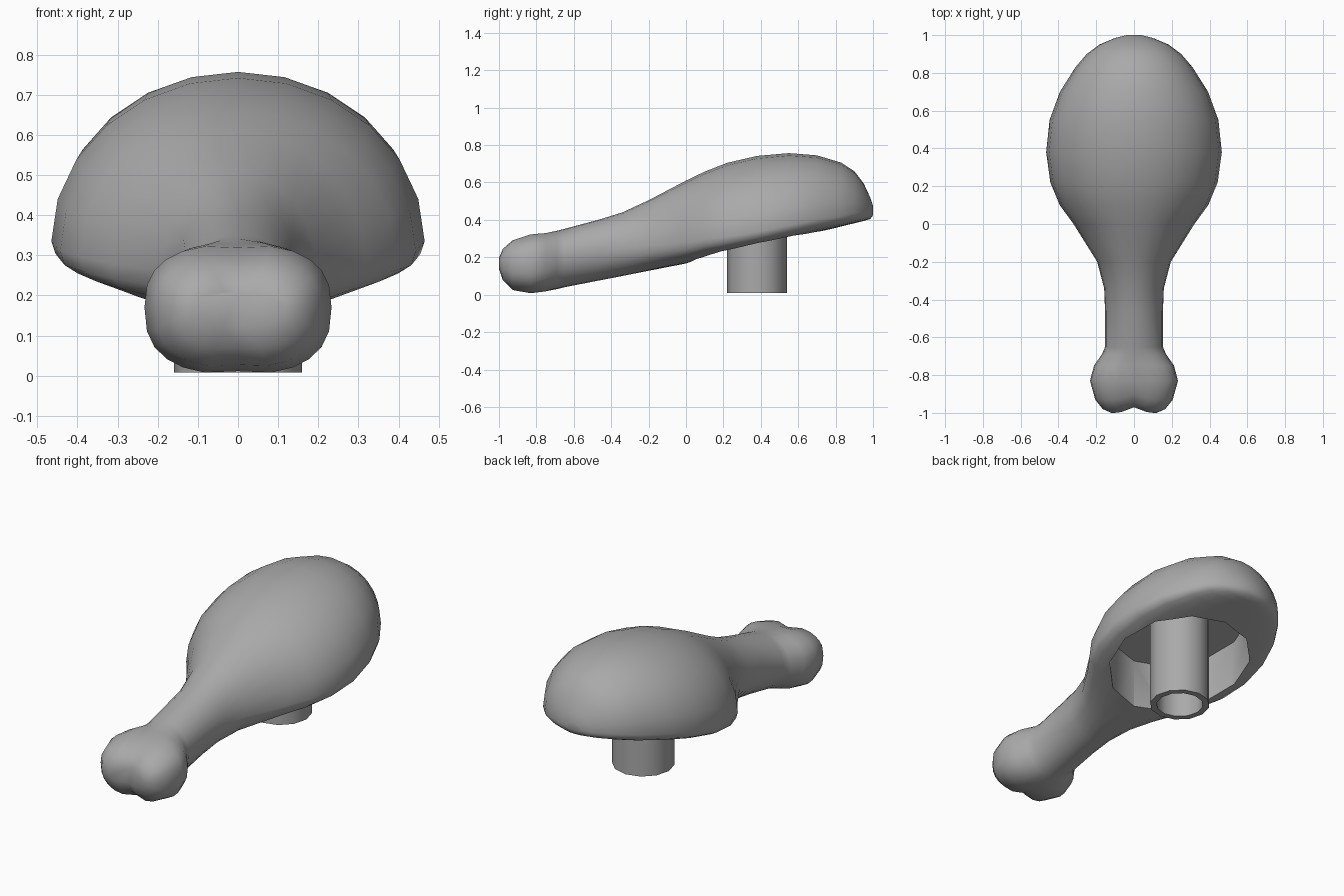
import bpy
import bmesh
from math import sin, cos, tau, exp, radians

cube = bpy.data.objects.get("Cube")
if cube:
    bpy.data.objects.remove(cube, do_unlink=True)

grey = bpy.data.materials.new("plain_grey")
grey.use_nodes = True
grey.diffuse_color = (0.4, 0.4, 0.4, 1)
grey.node_tree.nodes["Principled BSDF"].inputs["Base Color"].default_value = (0.4, 0.4, 0.4, 1)


def make_object(name, bm):
    bmesh.ops.recalc_face_normals(bm, faces=bm.faces)
    mesh = bpy.data.meshes.new(name)
    bm.to_mesh(mesh)
    bm.free()
    mesh.materials.append(grey)
    obj = bpy.data.objects.new(name, mesh)
    bpy.context.collection.objects.link(obj)
    return obj


def bridge(bm, rings):
    """Join neighbouring closed rings with quads."""
    for a, b in zip(rings, rings[1:]):
        n = len(a)
        for i in range(n):
            j = (i + 1) % n
            bm.faces.new((a[i], a[j], b[j], b[i]))


def smooth(obj, angle):
    bpy.ops.object.select_all(action='DESELECT')
    obj.select_set(True)
    bpy.context.view_layer.objects.active = obj
    bpy.ops.object.shade_smooth_by_angle(angle=radians(angle))


def power(v, n):
    return (1 if v >= 0 else -1) * abs(v) ** (2 / n)


# Cross-sections along the length: y, half width, bottom, widest height, top, squareness below
SECTIONS = [
    (-1.0, .12, .12, .17, .21, 2.2), (-.98, .165, .065, .17, .255, 2.4),
    (-.93, .205, .02, .17, .295, 2.6), (-.83, .233, .003, .17, .327, 2.6),
    (-.75, .212, .012, .18, .335, 2.4), (-.69, .17, .03, .19, .342, 2.1),
    (-.65, .153, .04, .2, .352, 2), (-.47, .153, .075, .24, .4, 2),
    (-.34, .158, .1, .25, .44, 2), (-.2, .195, .128, .26, .505, 2.2),
    (0, .32, .167, .28, .61, 2.5), (.1, .393, .192, .295, .658, 2.6),
    (.22, .443, .22, .31, .705, 2.8), (.38, .465, .257, .335, .742, 3),
    (.55, .447, .298, .37, .757, 3), (.7, .392, .333, .4, .745, 3),
    (.83, .31, .365, .42, .706, 3), (.9, .25, .382, .435, .66, 2.8),
    (.95, .183, .394, .44, .595, 2.6), (.985, .1, .405, .442, .52, 2.4),
    (1.0, .04, .425, .445, .475, 2),
]
SIDES = 24
PIVOT_Y, PIVOT_Z, SLOPE = .38, .257, .24

# Drumstick body, with a knobbly end split into two lobes
bm = bmesh.new()
rings = []
for y, w, low, mid, high, square in SECTIONS:
    ring = []
    for i in range(SIDES):
        c, s = cos(tau * i / SIDES), sin(tau * i / SIDES)
        n = square if s < 0 or y < -.7 else 2
        x = w * power(c, n)
        reach = high - mid if s >= 0 else mid - low
        cleft = exp(-(x / .05) ** 2) if y < -.72 else 0
        z = mid + reach * power(s, n) * (1 - .05 * cleft)
        ring.append(bm.verts.new((x, y + (.03 * cleft if y < -.9 else 0), z)))
    rings.append(ring)
bridge(bm, rings)
top, bottom = SIDES // 4, 3 * SIDES // 4
knob = rings[0]
bm.faces.new(knob[top:bottom + 1])
bm.faces.new(knob[bottom:] + knob[:top + 1])
bm.faces.new(rings[-1])
body = make_object("drumstick_body", bm)

# Round recess in the underside, its roof parallel to the sloping base
bm = bmesh.new()
rings = []
for lift in (-.2, .28):
    ring = []
    for i in range(12):
        x, dy = .38 * cos(tau * i / 12), .38 * sin(tau * i / 12)
        ring.append(bm.verts.new((x, PIVOT_Y + dy, PIVOT_Z + SLOPE * dy + lift)))
    rings.append(ring)
bridge(bm, rings)
for ring in rings:
    bm.faces.new(ring)
cutter = make_object("recess_cutter", bm)
cutter.hide_render = True

cut = body.modifiers.new("recess", 'BOOLEAN')
cut.operation = 'DIFFERENCE'
cut.solver = 'EXACT'
cut.object = cutter
bpy.ops.object.select_all(action='DESELECT')
body.select_set(True)
bpy.context.view_layer.objects.active = body
bpy.ops.object.modifier_apply(modifier=cut.name)
bpy.data.objects.remove(cutter, do_unlink=True)
smooth(body, 50)

# Hollow mounting post standing in the recess
bm = bmesh.new()
rings = []
for radius, z in ((.16, .56), (.16, .008), (.125, .008), (.125, .4)):
    rings.append([bm.verts.new((radius * cos(tau * i / 12),
                                PIVOT_Y + radius * sin(tau * i / 12), z)) for i in range(12)])
bridge(bm, rings)
bm.faces.new(rings[0])
bm.faces.new(rings[-1])
post = make_object("mounting_post", bm)
smooth(post, 40)
